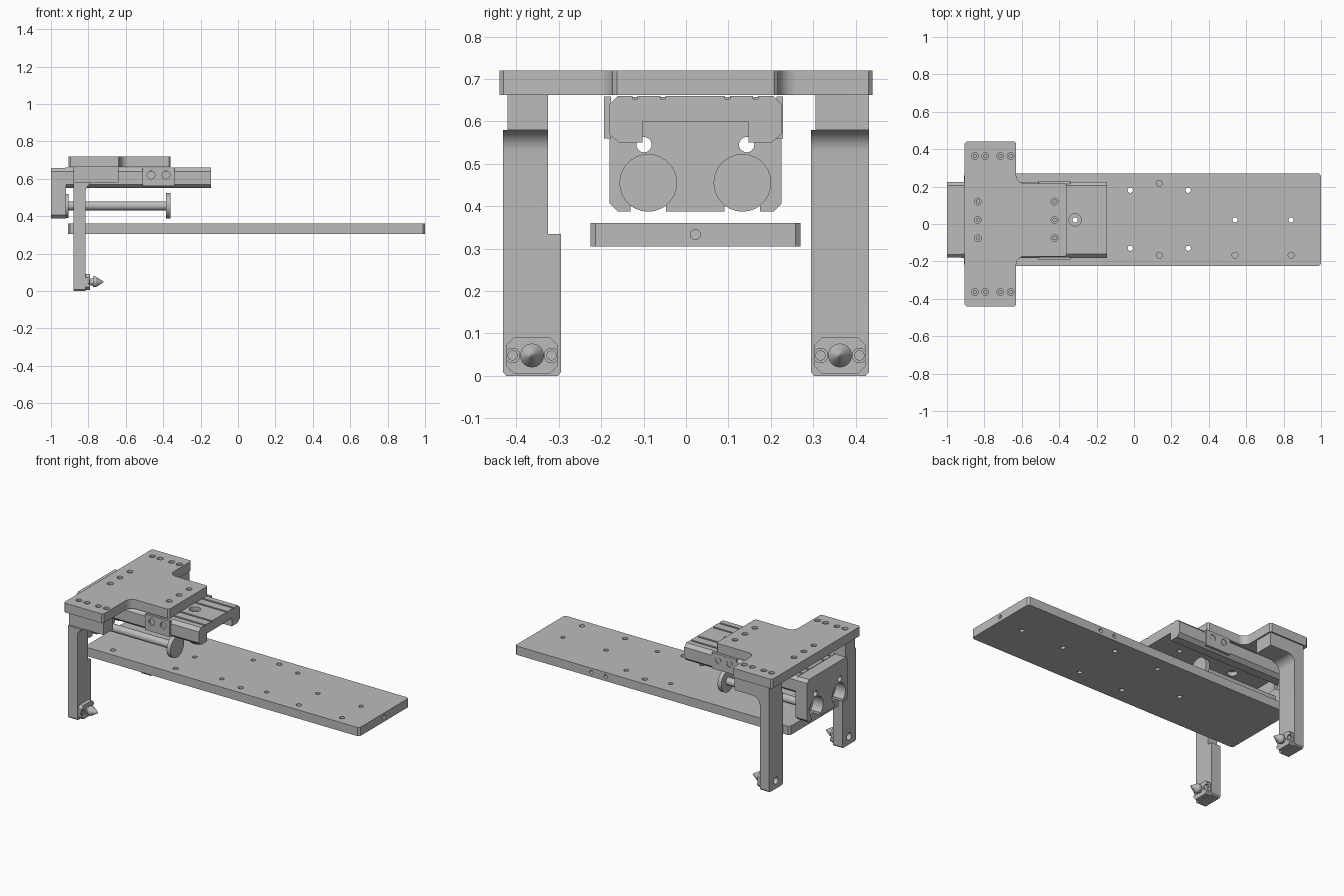
import bpy, bmesh, math
from mathutils import Matrix, Vector

cube = bpy.data.objects.get("Cube")
if cube:
    bpy.data.objects.remove(cube, do_unlink=True)

grey = bpy.data.materials.new("machined grey")
grey.use_nodes = True
COLOR = (0.5, 0.5, 0.5, 1)
grey.diffuse_color = COLOR
grey.node_tree.nodes["Principled BSDF"].inputs["Base Color"].default_value = COLOR

# Turns the local z axis onto the named world axis
TURN = {"z": Matrix(),
        "x": Matrix.Rotation(math.pi / 2, 4, "Y"),
        "y": Matrix.Rotation(-math.pi / 2, 4, "X")}


def finish(name, bm, smooth=False):
    bmesh.ops.recalc_face_normals(bm, faces=bm.faces)
    mesh = bpy.data.meshes.new(name)
    bm.to_mesh(mesh)
    bm.free()
    obj = bpy.data.objects.new(name, mesh)
    bpy.context.collection.objects.link(obj)
    mesh.materials.append(grey)
    if smooth:
        shade(obj)
    return obj


def shade(obj):
    bpy.ops.object.select_all(action="DESELECT")
    obj.select_set(True)
    bpy.context.view_layer.objects.active = obj
    bpy.ops.object.shade_smooth_by_angle(angle=math.radians(30))


def extrude(name, points, axis, lo, hi):
    """Extrude a profile; points are (y,z), (x,z) or (x,y) for axis x, y, z."""
    place = {"x": lambda a, b, t: (t, a, b),
             "y": lambda a, b, t: (a, t, b),
             "z": lambda a, b, t: (a, b, t)}[axis]
    bm = bmesh.new()
    face = bm.faces.new([bm.verts.new(place(a, b, lo)) for a, b in points])
    new = bmesh.ops.extrude_face_region(bm, geom=[face])["geom"]
    move = Vector(place(0, 0, hi - lo))
    bmesh.ops.translate(bm, vec=move, verts=[v for v in new if isinstance(v, bmesh.types.BMVert)])
    return finish(name, bm)


def box_points(a0, a1, b0, b1, c=0.0):
    if not c:
        return [(a0, b0), (a1, b0), (a1, b1), (a0, b1)]
    return [(a0 + c, b0), (a1 - c, b0), (a1, b0 + c), (a1, b1 - c),
            (a1 - c, b1), (a0 + c, b1), (a0, b1 - c), (a0, b0 + c)]


def arc(ca, cb, r, start, end, n=8):
    angles = [math.radians(start + (end - start) * i / n) for i in range(n + 1)]
    return [(ca + r * math.cos(t), cb + r * math.sin(t)) for t in angles]


def add_cyl(bm, axis, center, r, length, r2=None):
    matrix = Matrix.Translation(center) @ TURN[axis]
    bmesh.ops.create_cone(bm, cap_ends=True, segments=28, radius1=r,
                          radius2=r if r2 is None else r2, depth=length, matrix=matrix)


def cylinders(name, items):
    bm = bmesh.new()
    for item in items:
        add_cyl(bm, *item)
    return finish(name, bm, True)


def cut(obj, cutter):
    """Subtract the cutter, bake the result and discard the cutter."""
    mod = obj.modifiers.new("cut", "BOOLEAN")
    mod.object = cutter
    mod.solver = "EXACT"
    mod.use_self = True
    bpy.context.view_layer.update()
    graph = bpy.context.evaluated_depsgraph_get()
    mesh = bpy.data.meshes.new_from_object(obj.evaluated_get(graph))
    obj.modifiers.clear()
    obj.data = mesh
    mesh.materials.clear()
    mesh.materials.append(grey)
    bpy.data.objects.remove(cutter, do_unlink=True)
    shade(obj)


MID = 0.022  # centre line of the slide and the long plate

# Long base plate with through holes, blind holes and tapped edges
base = extrude("base_plate", box_points(-0.91, 1.0, -0.225, 0.27, 0.012), "z", 0.305, 0.36)
through = [(x, y) for x in (-0.02, 0.29) for y in (0.18, -0.13)]
through += [(x, MID) for x in (-0.315, 0.54, 0.84)]
blind = [(x, -0.167) for x in (-0.75, -0.315, 0.135, 0.54, 0.84)] + [(0.135, 0.217)]
holes = [("z", (x, y, 0.33), 0.014, 0.2) for x, y in through]
holes += [("z", (x, y, 0.36), 0.016, 0.06) for x, y in blind]
holes += [("y", (x, 0.27, 0.333), 0.012, 0.06) for x in (0.37, 0.47)]
holes += [("x", (1.0, MID, 0.333), 0.012, 0.06)]
cut(base, cylinders("base_holes", holes))

# T-shaped top plate with filleted inner corners
R = 0.045
half = [(-0.36, 0.185), (-0.37, 0.195)]
half += arc(-0.63 + R, 0.195 + R, R, 270, 180)
half += [(-0.63, 0.43), (-0.64, 0.44), (-0.895, 0.44), (-0.905, 0.43)]
outline = [(x, y + (MID if y < 0.4 else 0)) for x, y in half]
outline += [(x, -y + (MID if y < 0.4 else 0)) for x, y in reversed(half)]
top = extrude("top_plate", outline, "z", 0.662, 0.72)
spots = [(x, y) for x in (-0.85, -0.795, -0.715, -0.66) for y in (0.363, -0.363)]
spots += [(x, MID + d) for x in (-0.835, -0.425) for d in (-0.098, 0, 0.098)]
cut(top, cylinders("top_holes", [("z", (x, y, 0.72), 0.018, 0.05) for x, y in spots]))
cylinders("top_screws", [("z", (x, y, 0.695), 0.011, 0.03) for x, y in spots])

# Slide rail: C-section with shallow grooves along the top
rail_half = [(0.07, 0.66), (0.07, 0.653), (0.082, 0.653), (0.082, 0.66),
             (0.136, 0.66), (0.136, 0.653), (0.148, 0.653), (0.148, 0.66),
             (0.183, 0.66), (0.203, 0.64), (0.203, 0.57), (0.18, 0.55),
             (0.125, 0.55), (0.125, 0.6)]
profile = [(MID + y, z) for y, z in rail_half] + [(MID - y, z) for y, z in reversed(rail_half)]
rail = extrude("slide_rail", profile, "x", -0.925, -0.145)
cut(rail, cylinders("rail_holes", [("z", (-0.315, MID, 0.63), 0.014, 0.1),
                                   ("z", (-0.315, MID, 0.66), 0.033, 0.05),
                                   ("z", (-0.7, MID, 0.6), 0.03, 0.05)]))

# Clamp pads with two screws on both sides of the rail
for side, label in ((-1, "front"), (1, "back")):
    y = MID + side * 0.203
    extrude(label + "_clamp_pad", box_points(-0.51, -0.34, 0.56, 0.659),
            "y", y - 0.012, y + 0.004)
    pad = bpy.data.objects[label + "_clamp_pad"]
    cut(pad, cylinders("pad_holes", [("y", (x, y + side * 0.004, 0.62), 0.021, 0.02)
                                     for x in (-0.465, -0.385)]))
    cylinders(label + "_clamp_screws", [("y", (x, y - side * 0.002, 0.62), 0.015, 0.008)
                                        for x in (-0.465, -0.385)])

# End block with round pockets, open at the bottom, and two sight holes
RODS = (MID - 0.111, MID + 0.111)
block = extrude("end_block", box_points(-0.18, 0.225, 0.388, 0.657, 0.018), "x", -1.0, -0.92)
pockets = [("x", (-0.98, y, 0.455), 0.066, 0.1) for y in RODS]
pockets += [("x", (-0.96, MID + d, 0.545), 0.018, 0.2) for d in (-0.121, 0.121)]
cut(block, cylinders("block_pockets", pockets))
for y in RODS:
    cut(block, extrude("slot", box_points(y - 0.042, y + 0.042, 0.37, 0.43), "x", -1.05, -0.9))

# Round rods with an end disc at each side
for y, label in zip(RODS, ("front", "back")):
    cylinders(label + "_rod", [("x", (-0.645, y, 0.455), 0.024, 0.53)])
    cylinders(label + "_rod_discs", [("x", (-0.373, y, 0.455), 0.068, 0.026),
                                     ("x", (-0.918, y, 0.455), 0.064, 0.025)])

# Legs: column and arm joined by a fillet, with a foot plate and pin
leg_side = [(-0.88, 0), (-0.815, 0)]
leg_side += arc(-0.765, 0.53, 0.05, 180, 90)
leg_side += [(-0.64, 0.58), (-0.64, 0.664), (-0.88, 0.664)]
for side, label in ((-1, "front"), (1, "back")):
    y = side * 0.363
    leg = extrude(label + "_leg", leg_side, "y", y - 0.068, y + 0.068)
    # bevelled lower corners
    for s in (-1, 1):
        corner = [(y + s * 0.052, -0.01), (y + s * 0.08, -0.01), (y + s * 0.08, 0.022)]
        cut(leg, extrude("corner", corner, "x", -0.95, -0.75))
    # arms are narrower than the columns
    cut(leg, extrude("trim", box_points(y + side * 0.058, y + side * 0.1, 0.58, 0.7),
                     "x", -0.95, -0.6)) if side < 0 else None
    inner = -0.325 if side < 0 else 0.305
    low = 0.335 if side < 0 else 0.58
    cut(leg, extrude("relief", box_points(min(inner, side * 0.2), max(inner, side * 0.2),
                                          low, 0.7), "x", -0.95, -0.6))
    cut(leg, cylinders("leg_hole", [("x", (-0.88, y, 0.05), 0.022, 0.06)]))
    foot = extrude(label + "_foot_plate", box_points(y - 0.06, y + 0.06, 0.004, 0.091, 0.018),
                   "x", -0.82, -0.79)
    bolts = [y - 0.046, y + 0.046]
    cut(foot, cylinders("foot_holes", [("x", (-0.79, b, 0.048), 0.017, 0.024) for b in bolts]))
    cylinders(label + "_foot_bolts", [("x", (-0.798, b, 0.048), 0.012, 0.01) for b in bolts])
    cylinders(label + "_pin", [("x", (-0.785, y, 0.048), 0.018, 0.03),
                               ("x", (-0.768, y, 0.048), 0.028, 0.016),
                               ("x", (-0.74, y, 0.048), 0.028, 0.04, 0.003)])
